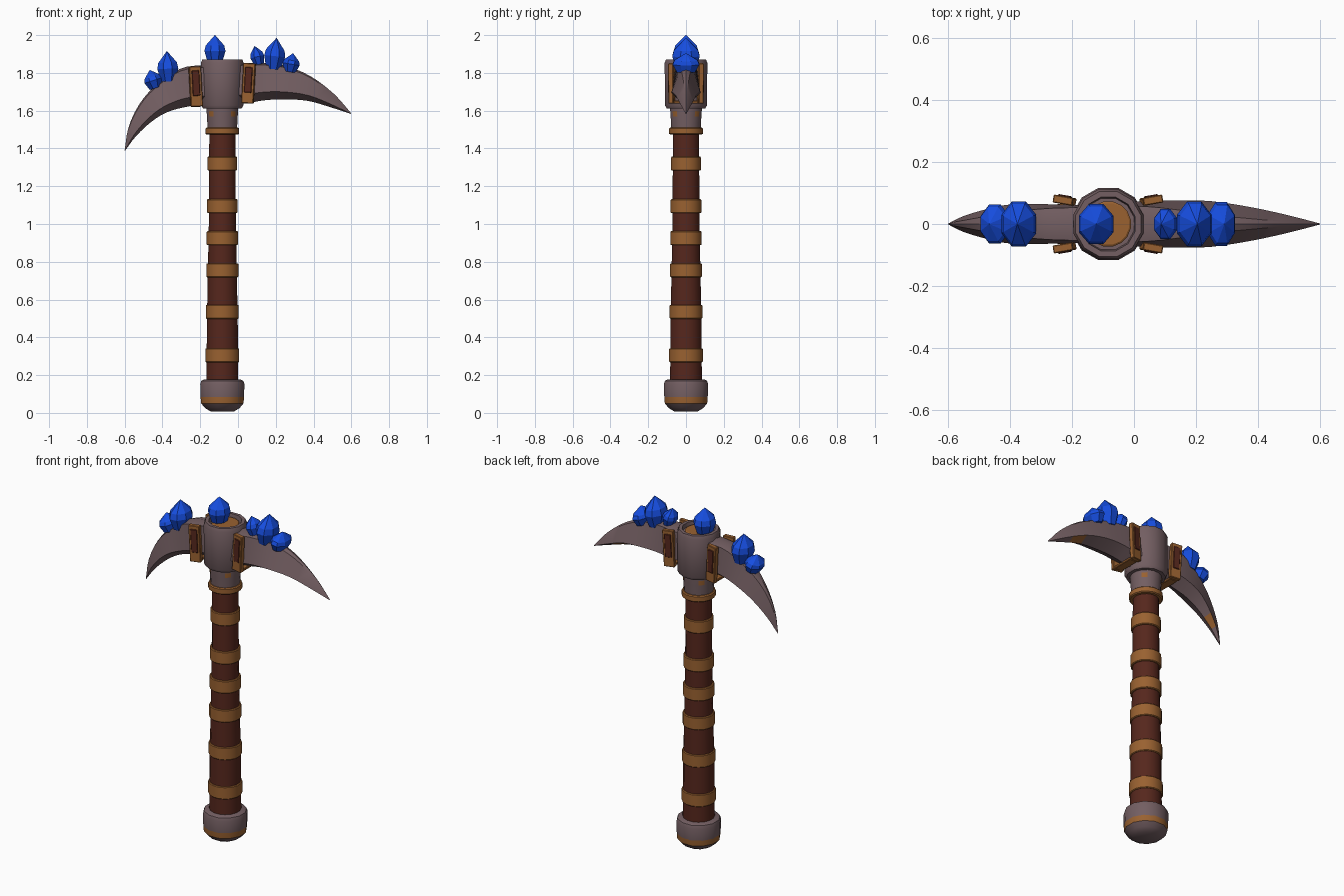
import bpy, bmesh, math
from mathutils import Vector, Matrix

cube = bpy.data.objects.get("Cube")
if cube:
    bpy.data.objects.remove(cube, do_unlink=True)

AXIS_X = -0.083  # handle centre line


def make_material(name, rgb):
    material = bpy.data.materials.new(name)
    material.use_nodes = True
    colour = (*rgb, 1.0)
    material.diffuse_color = colour
    material.node_tree.nodes["Principled BSDF"].inputs["Base Color"].default_value = colour
    return material


stone = make_material("mauve_stone", (0.172, 0.113, 0.122))
tan = make_material("tan_leather", (0.32, 0.12, 0.03))
wood = make_material("dark_wood", (0.092, 0.02, 0.012))
gem = make_material("blue_crystal", (0.008, 0.075, 0.74))


def finish(name, bm, *materials, smooth=False):
    """Turn a bmesh into a named object."""
    bmesh.ops.recalc_face_normals(bm, faces=bm.faces)
    mesh = bpy.data.meshes.new(name)
    bm.to_mesh(mesh)
    bm.free()
    for material in materials:
        mesh.materials.append(material)
    obj = bpy.data.objects.new(name, mesh)
    bpy.context.collection.objects.link(obj)
    if smooth:
        bpy.ops.object.select_all(action="DESELECT")
        obj.select_set(True)
        bpy.context.view_layer.objects.active = obj
        bpy.ops.object.shade_smooth_by_angle(angle=math.radians(33))
    return obj


def skin(bm, loops):
    """Bridge equal-sized loops of points and cap both ends."""
    rows = [[bm.verts.new(p) for p in loop] for loop in loops]
    count = len(rows[0])
    for low, high in zip(rows, rows[1:]):
        for i in range(count):
            j = (i + 1) % count
            bm.faces.new((low[i], low[j], high[j], high[i]))
    bm.faces.new(rows[0])
    bm.faces.new(rows[-1])


def lathe(profile, sides):
    """Round solid on the z axis from (radius, height) pairs."""
    bm = bmesh.new()
    loops = []
    for r, z in profile:
        angles = [math.tau * (i + 0.5) / sides for i in range(sides)]
        loops.append([(r * math.cos(a), r * math.sin(a), z) for a in angles])
    skin(bm, loops)
    return bm


def turned(name, profile, sides, *materials):
    bm = lathe(profile, sides)
    bmesh.ops.translate(bm, verts=bm.verts, vec=(AXIS_X, 0, 0))
    return finish(name, bm, *materials, smooth=True)


# Tapered wooden handle
turned("handle", [(0.086, 0.12), (0.083, 0.5), (0.073, 1.0), (0.07, 1.52)], 16, wood)

# Leather bands around the handle
for n, z in enumerate((0.305, 0.535, 0.755, 0.925, 1.095, 1.32)):
    r = 0.0945 - 0.011 * z
    h = 0.037
    turned(f"handle_band_{n + 1}",
           [(r - 0.004, z - h), (r, z - h + 0.004), (r, z + h - 0.004), (r - 0.004, z + h)],
           16, tan)
turned("top_band", [(0.085, 1.473), (0.091, 1.478), (0.091, 1.505), (0.085, 1.51)], 16, tan)

# Stone pommel with a tan stripe
pommel = turned("pommel", [(0.065, 0.008), (0.094, 0.025), (0.116, 0.05), (0.119, 0.083),
                           (0.121, 0.152), (0.115, 0.17), (0.1, 0.177)], 12, stone, tan)
for face in pommel.data.polygons:
    if 0.05 < face.center.z < 0.083:
        face.material_index = 1

# Neck with tan patches on its diagonals
neck = turned("neck", [(0.079, 1.5), (0.083, 1.57), (0.085, 1.597), (0.086, 1.63)],
              16, stone, tan)
for face in neck.data.polygons:
    diagonal = abs(abs(face.normal.x) - abs(face.normal.y)) < 0.1
    if diagonal and 1.57 < face.center.z < 1.597 and abs(face.normal.z) < 0.5:
        face.material_index = 1

# Head block with a recessed top
turned("head_block", [(0.085, 1.612), (0.106, 1.612), (0.115, 1.628), (0.117, 1.853),
                      (0.109, 1.872), (0.09, 1.872), (0.086, 1.845)], 12, stone)
turned("handle_end", [(0.074, 1.8), (0.074, 1.858), (0.068, 1.862)], 16, tan)


def spline(points, steps=3):
    """Smooth curve through points of any dimension."""
    pts = [Vector(p) for p in points]
    pts = [2 * pts[0] - pts[1], *pts, 2 * pts[-1] - pts[-2]]
    curve = []
    for a, b, c, d in zip(pts, pts[1:], pts[2:], pts[3:]):
        for i in range(steps):
            t = i / steps
            curve.append(b + (c - a) * t / 2 + (2 * a - 5 * b + 4 * c - d) * t ** 2 / 2
                         + (3 * b - a - 3 * c + d) * t ** 3 / 2)
    return curve + [pts[-2]]


def blade(name, worn_span, stations):
    """Curved pick blade: top point, bottom point, half width, flatness of top."""
    bm = bmesh.new()
    loops = []
    for xt, zt, xb, zb, w, flat in spline(stations):
        top, low = Vector((xt, 0, zt)), Vector((xb, 0, zb))
        side = Vector((0, w, 0))
        shoulder, belly = top.lerp(low, 0.06), top.lerp(low, 0.78)
        loops.append([top, shoulder + side * flat, belly + side, low,
                      belly - side, shoulder - side * flat])
    skin(bm, loops)
    obj = finish(name, bm, stone, tan, smooth=True)
    # Worn tan patch under the back edge
    for face in obj.data.polygons:
        under_back = face.normal.z < -0.2 and face.normal.y > 0.1
        if under_back and worn_span[0] < face.center.x < worn_span[1]:
            face.material_index = 1


# Long drooping blade and shorter straight blade
blade("right_blade", (-0.55, -0.49), [
    (-0.1, 1.84, -0.1, 1.63, 0.06, 0.9),
    (-0.2, 1.84, -0.2, 1.63, 0.062, 0.85),
    (-0.31, 1.82, -0.29, 1.617, 0.064, 0.75),
    (-0.44, 1.73, -0.38, 1.59, 0.064, 0.5),
    (-0.525, 1.63, -0.46, 1.54, 0.048, 0.35),
    (-0.58, 1.51, -0.54, 1.465, 0.026, 0.25),
    (-0.6, 1.39, -0.598, 1.388, 0.002, 0.2)])
blade("left_blade", (0.37, 0.46), [
    (-0.06, 1.85, -0.06, 1.63, 0.07, 0.85),
    (0.05, 1.852, 0.05, 1.64, 0.074, 0.75),
    (0.14, 1.853, 0.14, 1.655, 0.076, 0.6),
    (0.25, 1.838, 0.245, 1.66, 0.074, 0.4),
    (0.385, 1.782, 0.37, 1.652, 0.055, 0.3),
    (0.51, 1.687, 0.49, 1.618, 0.029, 0.2),
    (0.6, 1.585, 0.598, 1.583, 0.002, 0.2)])


def box(name, size, matrix, material):
    bm = bmesh.new()
    bmesh.ops.create_cube(bm, size=1, matrix=matrix @ Matrix.Diagonal((*size, 1)))
    bmesh.ops.bevel(bm, geom=bm.edges[:], offset=0.003, segments=1, affect="EDGES")
    return finish(name, bm, material)


# Clamp plates on both faces of each blade, joined underneath
for label, x, z, out in (("right", -0.224, 1.728, -1), ("left", 0.056, 1.745, 1)):
    for face, sign in (("front", -1), ("back", 1)):
        place = (Matrix.Translation((x, sign * 0.076, z))
                 @ Matrix.Rotation(math.radians(10) * out * sign, 4, "Z")
                 @ Matrix.Rotation(math.radians(3) * out, 4, "Y"))
        box(f"{label}_{face}_clamp", (0.064, 0.026, 0.212), place, tan)
        inset = place @ Matrix.Translation((0, sign * 0.01, 0.018))
        box(f"{label}_{face}_clamp_panel", (0.04, 0.014, 0.135), inset, wood)
    box(f"{label}_clamp_base", (0.05, 0.13, 0.015),
        Matrix.Translation((x, 0, z - 0.1)), tan)

# Blue crystals: x, base height, height, half width, half depth, lean
CRYSTALS = {
    "centre_crystal": (-0.122, 1.855, 0.145, 0.057, 0.066, 0),
    "right_large_crystal": (-0.368, 1.755, 0.16, 0.057, 0.074, -3),
    "right_small_crystal": (-0.436, 1.72, 0.1, 0.049, 0.064, -18),
    "left_small_crystal": (0.112, 1.845, 0.1, 0.038, 0.05, -14),
    "left_large_crystal": (0.187, 1.82, 0.165, 0.057, 0.074, 6),
    "left_outer_crystal": (0.274, 1.805, 0.1, 0.046, 0.072, 10)}
for name, (x, z, height, width, depth, lean) in CRYSTALS.items():
    bm = lathe([(0.68, 0), (1, 0.42), (0.88, 0.62), (0.02, 1)], 8)
    bmesh.ops.transform(bm, verts=bm.verts, matrix=(
        Matrix.Translation((x, 0, z))
        @ Matrix.Rotation(math.radians(lean), 4, "Y")
        @ Matrix.Diagonal((width * 1.06, depth * 1.06, height, 1))))
    finish(name, bm, gem)
